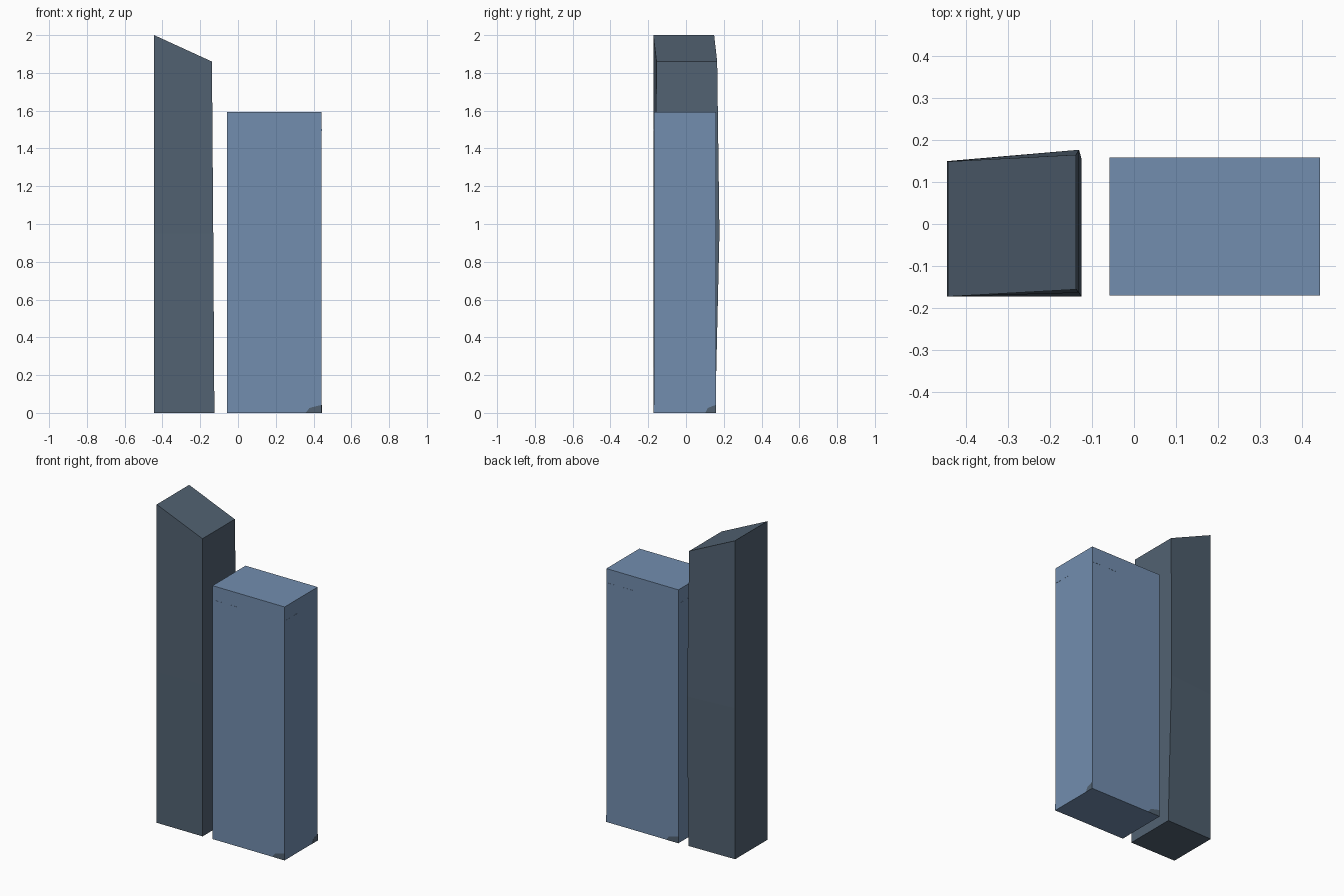
import bpy, bmesh, math
from mathutils import Matrix

if "Cube" in bpy.data.objects:
    bpy.data.objects.remove(bpy.data.objects["Cube"])


def material(name, rgb):
    m = bpy.data.materials.new(name)
    m.diffuse_color = (*rgb, 1)
    m.use_nodes = True
    m.node_tree.nodes["Principled BSDF"].inputs["Base Color"].default_value = m.diffuse_color
    return m


slate = material("dark slate", (0.084, 0.122, 0.168))
blue = material("steel blue", (0.17, 0.27, 0.43))


def add_object(name, bm, mat):
    bmesh.ops.recalc_face_normals(bm, faces=bm.faces)
    me = bpy.data.meshes.new(name)
    bm.to_mesh(me)
    bm.free()
    me.materials.append(mat)
    ob = bpy.data.objects.new(name, me)
    bpy.context.collection.objects.link(ob)
    return ob


def loft(name, rings, mat):
    bm = bmesh.new()
    rows = [[bm.verts.new(p) for p in r] for r in rings]
    n = len(rows[0])
    for a, b in zip(rows, rows[1:]):
        for i in range(n):
            j = (i + 1) % n
            bm.faces.new((a[i], a[j], b[j], b[i]))
    bm.faces.new(rows[0])
    bm.faces.new(rows[-1])
    return add_object(name, bm, mat)


# Tall tower: slightly twisted shaft with a slanted roof
loft("tall_tower", [
    [(-0.446, -0.173, 0), (-0.125, -0.173, 0), (-0.125, 0.155, 0), (-0.446, 0.149, 0)],
    [(-0.445, -0.173, 0.95), (-0.131, -0.164, 0.95), (-0.131, 0.177, 0.95), (-0.445, 0.150, 0.95)],
    [(-0.444, -0.173, 2), (-0.138, -0.156, 1.86), (-0.138, 0.165, 1.86), (-0.444, 0.149, 2)],
], slate)

# Short tower: plain block
X0, X1, Y0, Y1, H = -0.058, 0.443, -0.17, 0.158, 1.592
corners = [(X0, Y0), (X1, Y0), (X1, Y1), (X0, Y1)]
loft("short_tower", [[(x, y, z) for x, y in corners] for z in (0, H)], blue)

# Each wall carries a dark corner chip at the bottom right and two top dashes
cx, cy = (X0 + X1) / 2, (Y0 + Y1) / 2
walls = [("front", 0, X1 - X0, Y1 - Y0), ("right", 90, Y1 - Y0, X1 - X0),
         ("back", 180, X1 - X0, Y1 - Y0), ("left", 270, Y1 - Y0, X1 - X0)]


def plate(name, outline, angle, depth, mat):
    thick = 0.001
    rings = [[(u, -depth / 2 - t, z) for u, z in outline] for t in (0, thick)]
    ob = loft(name, rings, mat)
    ob.data.transform(Matrix.Translation((cx, cy, 0)) @ Matrix.Rotation(math.radians(angle), 4, 'Z'))


for side, angle, w, d in walls:
    s = w / 0.501
    r, l = w / 2, -w / 2
    plate(side + "_corner_chip", [(r - 0.085 * s, 0), (r, 0), (r, 0.042), (r - 0.035 * s, 0.034),
                                  (r - 0.065 * s, 0.026)], angle, d, slate)
    for k, (a, b) in enumerate(((0.005, 0.07), (0.12, 0.185))):
        plate(f"{side}_dash_{k}", [(l + a * s, 1.492), (l + b * s, 1.492),
                                   (l + b * s, 1.504), (l + a * s, 1.504)], angle, d, blue)
